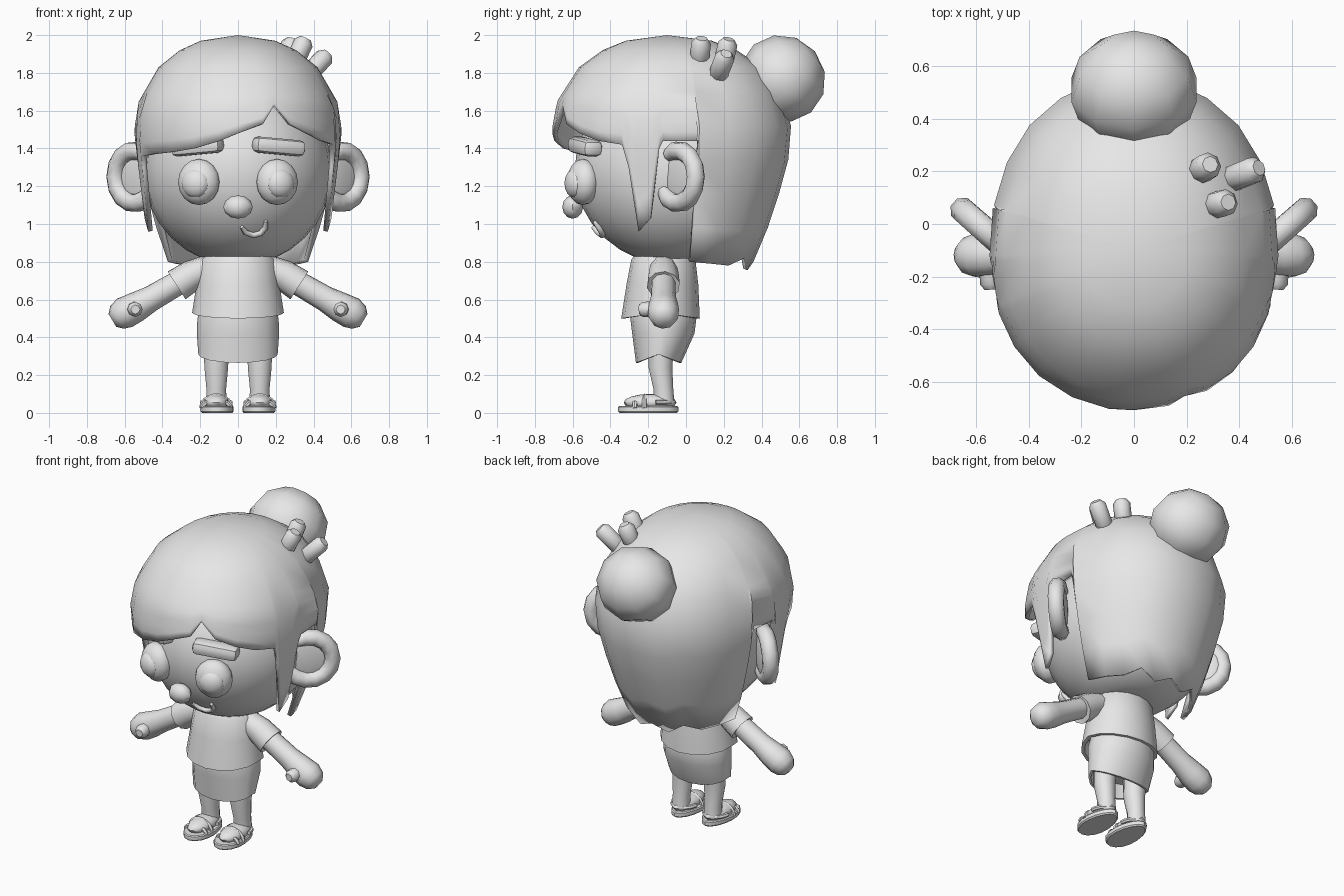
import bpy, bmesh, math
from mathutils import Vector, Matrix

if "Cube" in bpy.data.objects:
    bpy.data.objects.remove(bpy.data.objects["Cube"])

clay = bpy.data.materials.new("plain_grey")
clay.diffuse_color = (0.8, 0.8, 0.8, 1)
clay.use_nodes = True
clay.node_tree.nodes["Principled BSDF"].inputs["Base Color"].default_value = clay.diffuse_color


def finish(name, bm, angle=40):
    bmesh.ops.recalc_face_normals(bm, faces=bm.faces[:])
    me = bpy.data.meshes.new(name)
    bm.to_mesh(me)
    bm.free()
    me.materials.append(clay)
    me.shade_smooth()
    me.set_sharp_from_angle(angle=math.radians(angle))
    ob = bpy.data.objects.new(name, me)
    bpy.context.collection.objects.link(ob)
    return ob


def skin(name, rings, angle=40):
    """Closed skin through rings of points."""
    bm = bmesh.new()
    vs = [[bm.verts.new(p) for p in r] for r in rings]
    n = len(rings[0])
    for a, b in zip(vs, vs[1:]):
        for i in range(n):
            j = (i + 1) % n
            bm.faces.new((a[i], a[j], b[j], b[i]))
    bm.faces.new(vs[0])
    bm.faces.new(vs[-1])
    return finish(name, bm, angle)


def tube(name, pts, radii, n=8, angle=50):
    pts = [Vector(p) for p in pts]
    rings, u = [], None
    for i, p in enumerate(pts):
        t = (pts[min(i + 1, len(pts) - 1)] - pts[max(i - 1, 0)]).normalized()
        if u is None:
            u = t.orthogonal()
        u = (u - t * u.dot(t)).normalized()
        v = t.cross(u)
        rings.append([p + radii[i] * (u * math.cos(k * math.tau / n) + v * math.sin(k * math.tau / n))
                      for k in range(n)])
    return skin(name, rings, angle)


def capsule(name, a, b, r, n=8):
    a, b = Vector(a), Vector(b)
    d = (b - a).normalized() * r
    return tube(name, [a - d * .6, a - d * .1, b + d * .1, b + d * .6], [r * .6, r, r, r * .6], n)


def column(name, secs, n=16, wave=0):
    """Stacked ellipses: (z, y centre, x radius, y radius, wave amount)."""
    rings = []
    for z, cy, rx, ry, w in secs:
        rings.append([(rx * math.sin(k * math.tau / n), cy - ry * math.cos(k * math.tau / n),
                       z - w * abs(math.cos(k * math.tau / n))) for k in range(n)])
    return skin(name, rings)


def ellipsoid(name, c, r, seg=16, rings=8, rot=None, floor=None):
    bm = bmesh.new()
    m = Matrix.Translation(c) @ (rot or Matrix()) @ Matrix.Diagonal((*r, 1))
    bmesh.ops.create_uvsphere(bm, u_segments=seg, v_segments=rings, radius=1, matrix=m)
    if floor is not None:
        for v in bm.verts:
            v.co.z = max(v.co.z, floor)
    return finish(name, bm, 50)


def rounded_box(name, c, size, rot, bev):
    bm = bmesh.new()
    bmesh.ops.create_cube(bm, size=1, matrix=Matrix.Translation(c) @ rot @ Matrix.Diagonal((*size, 1)))
    bmesh.ops.bevel(bm, geom=bm.edges[:], offset=bev, segments=2, affect='EDGES', profile=.5)
    return finish(name, bm)


def lerp_table(t, x):
    for (x0, y0), (x1, y1) in zip(t, t[1:]):
        if x <= x1:
            return y0 + (y1 - y0) * max(0, x - x0) / (x1 - x0)
    return t[-1][1]


# Hair: dome columns around the head, each ending at its own height
DOME = [(.70, .63), (.78, .68), (1.0, .82), (1.3, .965), (1.5, 1), (1.65, .955),
        (1.83, .765), (1.92, .56), (1.97, .36), (2.0, 0)]


def hair_point(deg, z):
    t = math.radians(deg)
    s, c = math.sin(t), math.cos(t)
    k = (abs(s) ** 2.15 + abs(c) ** 2.15) ** (-1 / 2.15)
    f = lerp_table(DOME, z)
    if abs(deg) < 95 and z < 1.4:      # locks beside the face hang straighter
        f = 1 - .22 * (1.45 - z)
    return (.55 * s * k * f, -.1 - (.61 if c > 0 else .66) * c * k * f, z)


side = [(67, 1.42), (70, 1.30), (74, .96), (81, 1.03), (86, 1.40), (88, 1.44), (104, 1.44),
        (105, .80), (120, .79), (135, .78), (150, .82), (164, .755)]
fringe = [(-54, 1.37), (-40, 1.38), (-25, 1.40), (-10, 1.44), (0, 1.48), (14, 1.53),
          (21, 1.63), (30, 1.53), (42, 1.48), (54, 1.44)]
edge = [(-d, z - .06 * (d == 67)) for d, z in reversed(side)] + fringe + side + [(180, .80)]
bm = bmesh.new()
top = bm.verts.new((0, -.1, 2))
cols = []
for d, zb in edge:
    zs = [1.97, 1.92, 1.83, 1.70] + [1.70 + (zb - 1.70) * k / 5 for k in range(1, 6)]
    cols.append([bm.verts.new(hair_point(d, z)) for z in zs])
for i, a in enumerate(cols):
    b = cols[(i + 1) % len(cols)]
    bm.faces.new((top, a[0], b[0]))
    for k in range(len(a) - 1):
        bm.faces.new((a[k], a[k + 1], b[k + 1], b[k]))
hair = finish("hair", bm, 50)
mod = hair.modifiers.new("thickness", 'SOLIDIFY')
mod.thickness = .025
mod.offset = -1

# Bun and the little hair tie
ellipsoid("hair_bun", (0, .51, 1.77), (.25, .235, .225), 10, 6, Matrix.Rotation(math.radians(-50), 4, 'X'))
for i, (a, b) in enumerate([((.25, .20, 1.86), (.28, .22, 1.95)), ((.30, .07, 1.86), (.345, .08, 1.955)),
                            ((.37, .17, 1.79), (.455, .205, 1.88))]):
    capsule(f"hair_tie_{i + 1}", a, b, .052)

# Head and face
HC, HR = Vector((0, -.05, 1.28)), Vector((.50, .54, .50))


def face_y(x, z):
    return HC.y - HR.y * math.sqrt(max(0, 1 - (x / HR.x) ** 2 - ((z - HC.z) / HR.z) ** 2))


ellipsoid("head", HC, HR, 24, 16, floor=.815)
ellipsoid("nose", (0, -.60, 1.09), (.078, .055, .062), 8, 6)
smile = [(.02, .985), (.04, .955), (.08, .94), (.12, .95), (.145, .98), (.148, 1.015)]
tube("mouth", [(x, face_y(x, z) - .008, z) for x, z in smile], [.01, .015, .016, .016, .015, .01])

for s, tag in ((-1, "left"), (1, "right")):
    turn = Matrix.Rotation(math.radians(s * 20), 4, 'Z')
    ellipsoid(f"eye_{tag}", (s * .207, -.545, 1.222), (.115, .082, .122), 16, 8, turn)
    ellipsoid(f"pupil_{tag}", (s * .225, -.59, 1.215), (.077, .05, .077), 16, 8, turn)
    rounded_box(f"eyebrow_{tag}", (s * .215, -.535, 1.41), (.28, .11, .085),
                turn @ Matrix.Rotation(math.radians(s * 5), 4, 'Y'), .03)

    # Ear: curled rim with a thin inner plate, flaring backwards
    d = Vector((s * .75, .66, 0))
    base = Vector((s * .50, -.08, 1.25))
    angs = [math.radians(a) for a in range(125, -151, -25)]
    rim = [base + d * (.06 + .14 * math.cos(a)) + Vector((0, 0, .14 * math.sin(a))) for a in angs]
    tube(f"ear_rim_{tag}", rim, [.035] + [.05] * (len(rim) - 2) + [.035])
    ellipsoid(f"ear_inner_{tag}", base + d * .06 + Vector((-s * .012, .014, 0)), (.15, .03, .15), 12, 8,
              Matrix.Rotation(math.atan2(d.y, d.x), 4, 'Z'))

    # Sleeve, arm and thumb
    tube(f"sleeve_{tag}", [(s * .15, -.12, .77), (s * .24, -.12, .73), (s * .325, -.12, .675),
                           (s * .31, -.12, .685)], [.07, .082, .088, .065], 10)
    arm = [(.22, .74), (.34, .675), (.46, .605), (.54, .56), (.60, .53), (.64, .505), (.665, .49)]
    tube(f"arm_{tag}", [(s * x, -.12, z) for x, z in arm], [.06, .065, .068, .08, .085, .07, .04], 10)
    capsule(f"thumb_{tag}", (s * .55, -.15, .55), (s * .545, -.225, .548), .04)

    # Leg and foot
    tube(f"leg_{tag}", [(s * .115, y, z) for y, z in ((-.13, .38), (-.135, .24), (-.12, .13), (-.115, .05))],
         [.07, .065, .054, .056], 12)
    ellipsoid(f"foot_{tag}", (s * .115, -.19, .055), (.072, .14, .045), 12, 8)

    # Sandal sole with two straps
    def sole_ring(z, g):
        return [(s * .11 + (.09 - g) * math.sin(a) * (1 + .12 * math.cos(a)) * .97,
                 -.20 - (.16 - g) * math.cos(a), z) for a in (k * math.tau / 16 for k in range(16))]
    skin(f"sandal_sole_{tag}", [sole_ring(0, .008), sole_ring(.008, 0), sole_ring(.03, 0), sole_ring(.036, .006)])
    for y, h, w in ((-.27, .065, .075), (-.22, .09, .078)):
        arch = [math.radians(a) for a in range(0, 181, 20)]
        tube(f"sandal_strap_{tag}", [(s * .115 + w * math.cos(a), y, .025 + (h - .025) * math.sin(a))
                                     for a in arch], [.013] * 10, 6)
    heel = [math.radians(a) for a in range(0, 181, 20)]
    tube(f"heel_strap_{tag}", [(s * .115 + .075 * math.cos(a), -.16 + .085 * math.sin(a), .055)
                               for a in heel], [.013] * 10, 6)

# Shirt and skirt, both hollow at the hem
column("shirt", [(.84, -.12, .17, .15, 0), (.81, -.12, .20, .17, 0), (.68, -.125, .22, .19, 0),
                 (.53, -.135, .243, .208, .03), (.53, -.135, .22, .19, .03), (.56, -.13, .19, .17, 0)])
column("skirt", [(.58, -.12, .19, .165, 0), (.50, -.12, .215, .175, 0), (.42, -.12, .218, .165, 0),
                 (.31, -.145, .21, .12, .045), (.31, -.145, .195, .108, .045), (.36, -.14, .18, .10, 0)])
